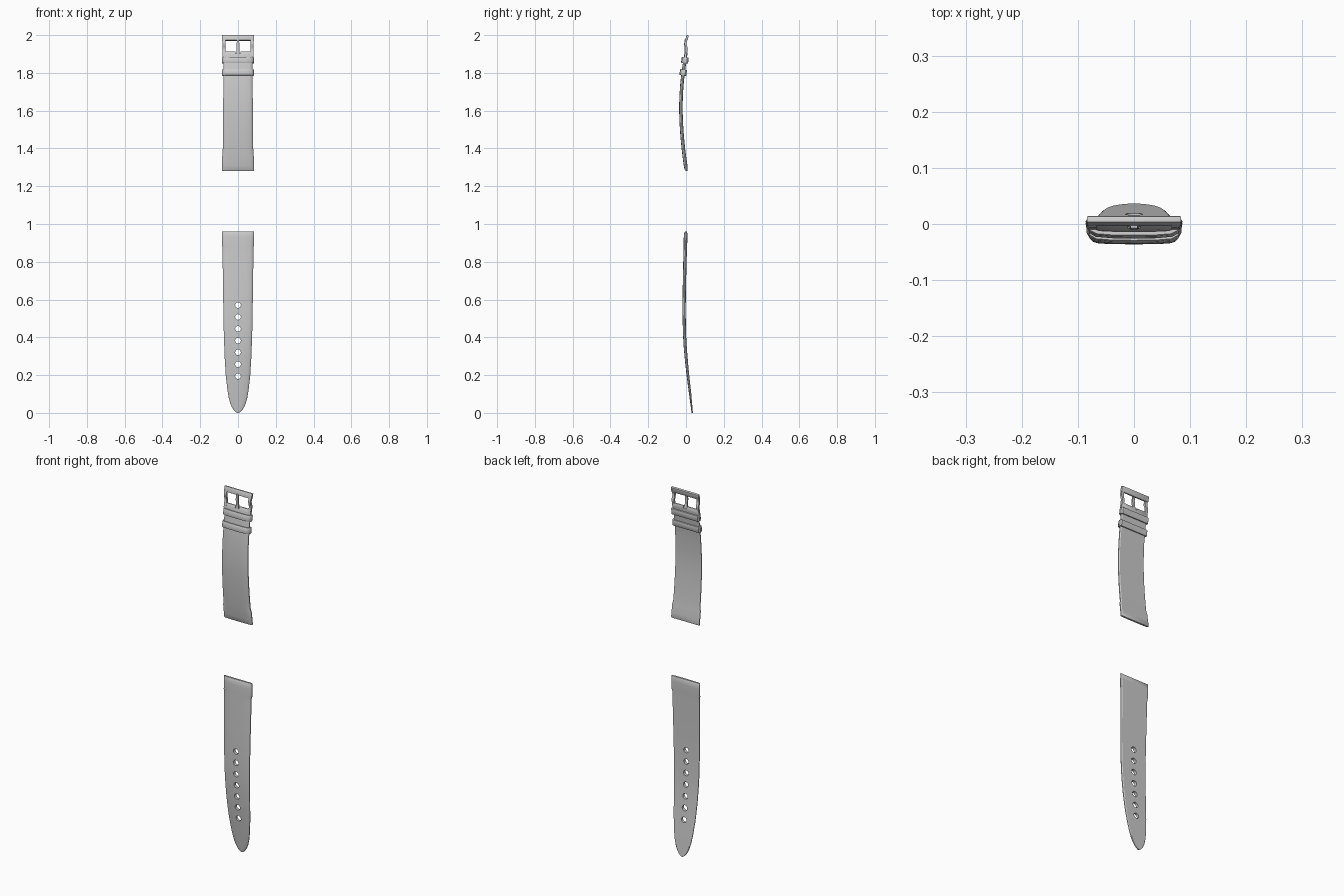
import bpy, bmesh, math
from mathutils import Vector, Matrix

if "Cube" in bpy.data.objects:
    bpy.data.objects.remove(bpy.data.objects["Cube"])

# Right half of the strap cross-section: flat back, chamfered and domed front
HALF = [(0, .5), (.93, .5), (1, .3), (1, .05), (.93, -.25), (.8, -.42), (.45, -.49), (0, -.5)]
SECTION = HALF + [(-u, v) for u, v in HALF[-2:0:-1]]
RECT = [(-1, -.5), (1, -.5), (1, .5), (-1, .5)]


def linear(pts, z):
    for (a, p), (b, q) in zip(pts, pts[1:]):
        if z <= b:
            return p + (q - p) * (z - a) / (b - a)
    return pts[-1][1]


def smooth(pts, z):
    n = len(pts)
    def slope(i):
        a, b = pts[max(i - 1, 0)], pts[min(i + 1, n - 1)]
        return (b[1] - a[1]) / (b[0] - a[0])
    for i in range(n - 1):
        (a, p), (b, q) = pts[i], pts[i + 1]
        if z <= b or i == n - 2:
            h, t = b - a, (z - a) / (b - a)
            return (p * (2*t**3 - 3*t*t + 1) + q * (3*t*t - 2*t**3)
                    + h * slope(i) * (t**3 - 2*t*t + t) + h * slope(i + 1) * (t**3 - t*t))


def make(name, bm):
    bmesh.ops.recalc_face_normals(bm, faces=bm.faces[:])
    me = bpy.data.meshes.new(name)
    bm.to_mesh(me)
    bm.free()
    ob = bpy.data.objects.new(name, me)
    bpy.context.collection.objects.link(ob)
    return ob


def activate(ob):
    bpy.ops.object.select_all(action='DESELECT')
    ob.select_set(True)
    bpy.context.view_layer.objects.active = ob


def finish(ob, cutter=None):
    activate(ob)
    if cutter:
        cutter.hide_render = True
        m = ob.modifiers.new("holes", 'BOOLEAN')
        m.operation, m.solver, m.object = 'DIFFERENCE', 'EXACT', cutter
        bpy.ops.object.modifier_apply(modifier=m.name)
        bpy.data.objects.remove(cutter)
    bpy.ops.object.shade_smooth_by_angle(angle=math.radians(30))
    return ob


def loft(name, rings, closed=False):
    bm = bmesh.new()
    vs = [[bm.verts.new(p) for p in r] for r in rings]
    pairs = list(zip(vs, vs[1:])) + ([(vs[-1], vs[0])] if closed else [])
    n = len(vs[0])
    for a, b in pairs:
        for i in range(n):
            j = (i + 1) % n
            bm.faces.new((a[i], a[j], b[j], b[i]))
    if not closed:
        bm.faces.new(vs[0])
        bm.faces.new(vs[-1])
    return make(name, bm)


def strap(name, zs, width, bow, thick):
    rings = []
    for z in zs:
        w, y, t = linear(width, z), smooth(bow, z), linear(thick, z)
        rings.append([(u * w, y + v * t, z) for u, v in SECTION])
    return loft(name, rings)


def box(name, x, y, z, sx, sy, sz, tilt=0, bevel=0):
    bm = bmesh.new()
    bmesh.ops.create_cube(bm, size=1, matrix=Matrix.Translation((x, y, z))
                          @ Matrix.Rotation(tilt, 4, 'X') @ Matrix.Diagonal((sx, sy, sz, 1)))
    if bevel:
        bmesh.ops.bevel(bm, geom=bm.edges[:], offset=bevel, segments=2, profile=.5, affect='EDGES')
    return make(name, bm)


# Long strap with rounded tip
LOW_W = [(0, .005), (.006, .014), (.015, .023), (.03, .032), (.05, .041), (.08, .049), (.12, .056),
         (.2, .065), (.3, .071), (.45, .076), (.7, .080), (.875, .082), (.885, .085), (.96, .086)]
LOW_Y = [(0, .033), (.1, .022), (.2, .010), (.3, 0), (.4, -.007), (.55, -.010), (.75, -.007), (.96, -.001)]
LOW_T = [(0, .007), (.1, .012), (.3, .016), (.875, .018), (.93, .020), (.95, .018), (.96, .010)]
zs = sorted({round(p[0], 4) for p in LOW_W + LOW_T} | {round(.15 + i * .05, 4) for i in range(15)})
long_strap = strap("long_strap", zs, LOW_W, LOW_Y, LOW_T)

# Seven round holes
bm = bmesh.new()
for i in range(7):
    bmesh.ops.create_cone(bm, cap_ends=True, segments=20, radius1=.015, radius2=.015, depth=.2,
                          matrix=Matrix.Translation((0, 0, .195 + i * .0625)) @ Matrix.Rotation(math.pi / 2, 4, 'X'))
finish(long_strap, make("hole_cutter", bm))

# Short bowed strap
UP_W = [(1.28, .086), (1.355, .085), (1.365, .081), (1.6, .079), (1.75, .077), (1.912, .077)]
UP_Y = [(1.28, .002), (1.4, -.014), (1.52, -.024), (1.62, -.027), (1.72, -.023), (1.8, -.015), (1.912, .001)]
UP_T = [(1.28, .010), (1.29, .017), (1.31, .020), (1.365, .019), (1.8, .018), (1.895, .017), (1.907, .013), (1.912, .006)]
zs = sorted({round(p[0], 4) for p in UP_W + UP_T} | {round(1.4 + i * .04, 4) for i in range(13)})
short_strap = strap("short_strap", zs, UP_W, UP_Y, UP_T)
finish(short_strap, box("notch_cutter", 0, 0, 1.92, .024, .1, .04))

# Two keeper loops wrapped around the strap
for i, z in enumerate((1.802, 1.867)):
    y, h = smooth(UP_Y, z), .016
    rings = []
    for w, t, dz in ((.078, .020, -h), (.083, .033, -h), (.085, .037, -h + .004),
                     (.085, .037, h - .004), (.083, .033, h), (.078, .020, h)):
        rings.append([(u * w, y + v * t + dz * .14, z + dz - v * t * .14) for u, v in SECTION])
    finish(loft(f"keeper_loop_{i + 1}", rings, closed=True))

# Buckle: wavy side arms, top bar, pin and prong
WAVE = [(1.885, -.004), (1.91, .001), (1.93, .004), (1.95, -.002), (1.965, -.001), (1.985, .006)]
for side, s in (("left", -1), ("right", 1)):
    rings = []
    for k in range(13):
        z = 1.885 + k * .1 / 12
        rings.append([(s * .074 + u * .007, smooth(WAVE, z) + v * .011, z) for u, v in RECT])
    finish(loft(f"buckle_arm_{side}", rings))
finish(box("buckle_bar", 0, .005, 1.985, .168, .012, .029, -.25, .002))

bm = bmesh.new()
bmesh.ops.create_cone(bm, cap_ends=True, segments=16, radius1=.005, radius2=.005, depth=.16,
                      matrix=Matrix.Translation((0, 0, 1.9)) @ Matrix.Rotation(math.pi / 2, 4, 'Y'))
finish(make("buckle_pin", bm))

rings = []
for z, y, w, t in ((1.892, -.002, .009, .012), (1.908, -.002, .009, .013), (1.914, -.003, .007, .009),
                   (1.95, -.006, .007, .008), (1.978, -.004, .006, .007)):
    rings.append([(u * w, y + v * t, z) for u, v in RECT])
finish(loft("buckle_prong", rings))
